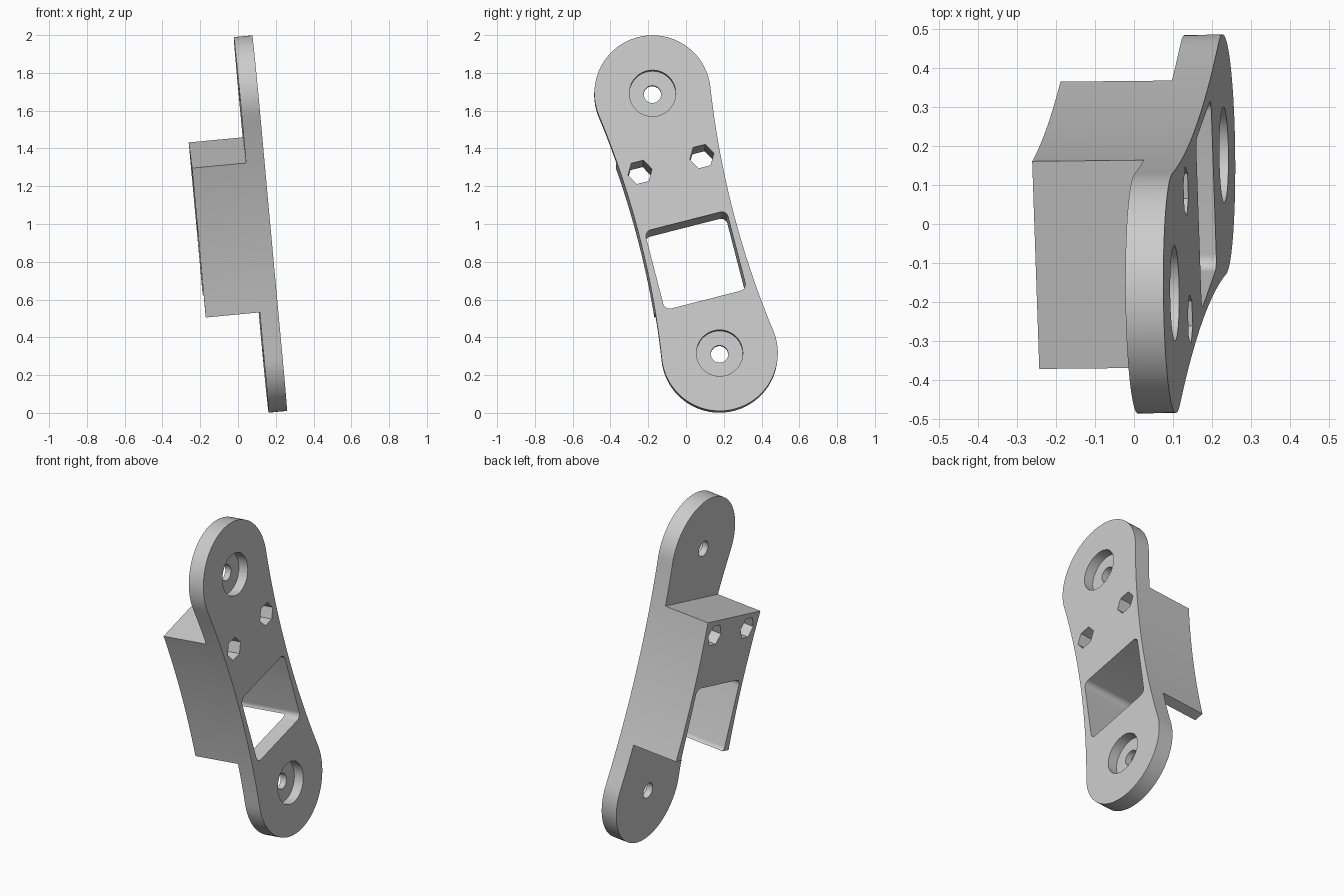
import bpy, bmesh, math
from mathutils import Matrix, Vector

if "Cube" in bpy.data.objects:
    bpy.data.objects.remove(bpy.data.objects["Cube"], do_unlink=True)

# Main dimensions, in the plate's own frame (x across, y along, z outwards)
SPAN = 0.713        # centre to each end hole
END_R = 0.308       # rounded end radius
WAIST = 0.257       # half width in the middle
PLATE = 0.098       # plate thickness
DEPTH = 0.385       # plate and block together
BLOCK = 0.41        # half length of the block

# Leaning frame of the whole bracket
normal = Vector((0.9955, 0.01, 0.094)).normalized()
along = Vector((-0.0885, -0.249, 0.9644))
along = (along - along.dot(normal) * normal).normalized()
across = along.cross(normal)
frame = Matrix((across, along, normal)).transposed().to_4x4()
frame.translation = (0.1675, 0.0005, 1.0046)

grey = bpy.data.materials.new("light_grey")
grey.use_nodes = True
grey.diffuse_color = (0.6, 0.6, 0.6, 1)
grey.node_tree.nodes["Principled BSDF"].inputs["Base Color"].default_value = (0.6, 0.6, 0.6, 1)


def prism(name, points, low, high):
    """Extrude a closed outline between two heights."""
    bm = bmesh.new()
    face = bm.faces.new([bm.verts.new((x, y, low)) for x, y in points])
    top = bmesh.ops.extrude_face_region(bm, geom=[face])["geom"]
    verts = [g for g in top if isinstance(g, bmesh.types.BMVert)]
    bmesh.ops.translate(bm, verts=verts, vec=(0, 0, high - low))
    bmesh.ops.recalc_face_normals(bm, faces=bm.faces)
    mesh = bpy.data.meshes.new(name)
    bm.to_mesh(mesh)
    bm.free()
    mesh.materials.append(grey)
    obj = bpy.data.objects.new(name, mesh)
    obj.matrix_world = frame
    bpy.context.collection.objects.link(obj)
    return obj


def arc(cx, cy, r, start, end, steps):
    angles = [start + (end - start) * i / steps for i in range(steps + 1)]
    return [(cx + r * math.cos(a), cy + r * math.sin(a)) for a in angles]


def polygon(cx, cy, r, sides):
    return arc(cx, cy, r, 0, math.tau, sides)[:-1]


def rectangle(x0, x1, y0, y1, r=0):
    if not r:
        return [(x0, y0), (x1, y0), (x1, y1), (x0, y1)]
    corners = [(x1 - r, y1 - r), (x0 + r, y1 - r), (x0 + r, y0 + r), (x1 - r, y0 + r)]
    return [p for i, (x, y) in enumerate(corners)
            for p in arc(x, y, r, i * math.pi / 2, (i + 1) * math.pi / 2, 8)]


# Waisted outline: round ends joined by tangent concave sides
side_r = (SPAN**2 + WAIST**2 - END_R**2) / (2 * (END_R - WAIST))
centre = side_r + WAIST
tilt = math.atan2(SPAN, centre)
outline = arc(0, SPAN, END_R, -tilt, math.pi + tilt, 48)
outline += arc(-centre, 0, side_r, tilt, -tilt, 24)[1:-1]
outline += arc(0, -SPAN, END_R, math.pi - tilt, math.tau + tilt, 48)
outline += arc(centre, 0, side_r, math.pi + tilt, math.pi - tilt, 24)[1:-1]
bracket = prism("mounting_bracket", outline, -DEPTH, 0)

# Cutters: window, end steps, counterbored screw holes and hexagonal holes
cutters = [prism("window_cutter", rectangle(-0.224, 0.224, -0.42, 0.012, 0.035), -1, 1)]
for s in (-1, 1):
    ends = sorted((s * BLOCK, s * 1.5))
    cutters += [
        prism("step_cutter", rectangle(-1, 1, *ends), -1, -PLATE),
        prism("counterbore_cutter", polygon(0, s * SPAN, 0.123, 48), -0.06, 1),
        prism("screw_hole_cutter", polygon(0, s * SPAN, 0.046, 32), -1, 1),
        prism("hex_hole_cutter", polygon(s * 0.169, 0.323, 0.066, 6), -1, 1),
    ]

bpy.context.view_layer.update()
bpy.ops.object.select_all(action="DESELECT")
bpy.context.view_layer.objects.active = bracket
bracket.select_set(True)
for cutter in cutters:
    cutter.hide_render = True
    mod = bracket.modifiers.new("cut", "BOOLEAN")
    mod.operation = "DIFFERENCE"
    mod.solver = "EXACT"
    mod.object = cutter
    bpy.ops.object.modifier_apply(modifier=mod.name)
    bpy.data.objects.remove(cutter, do_unlink=True)

bpy.ops.object.shade_smooth_by_angle(angle=math.radians(25))
